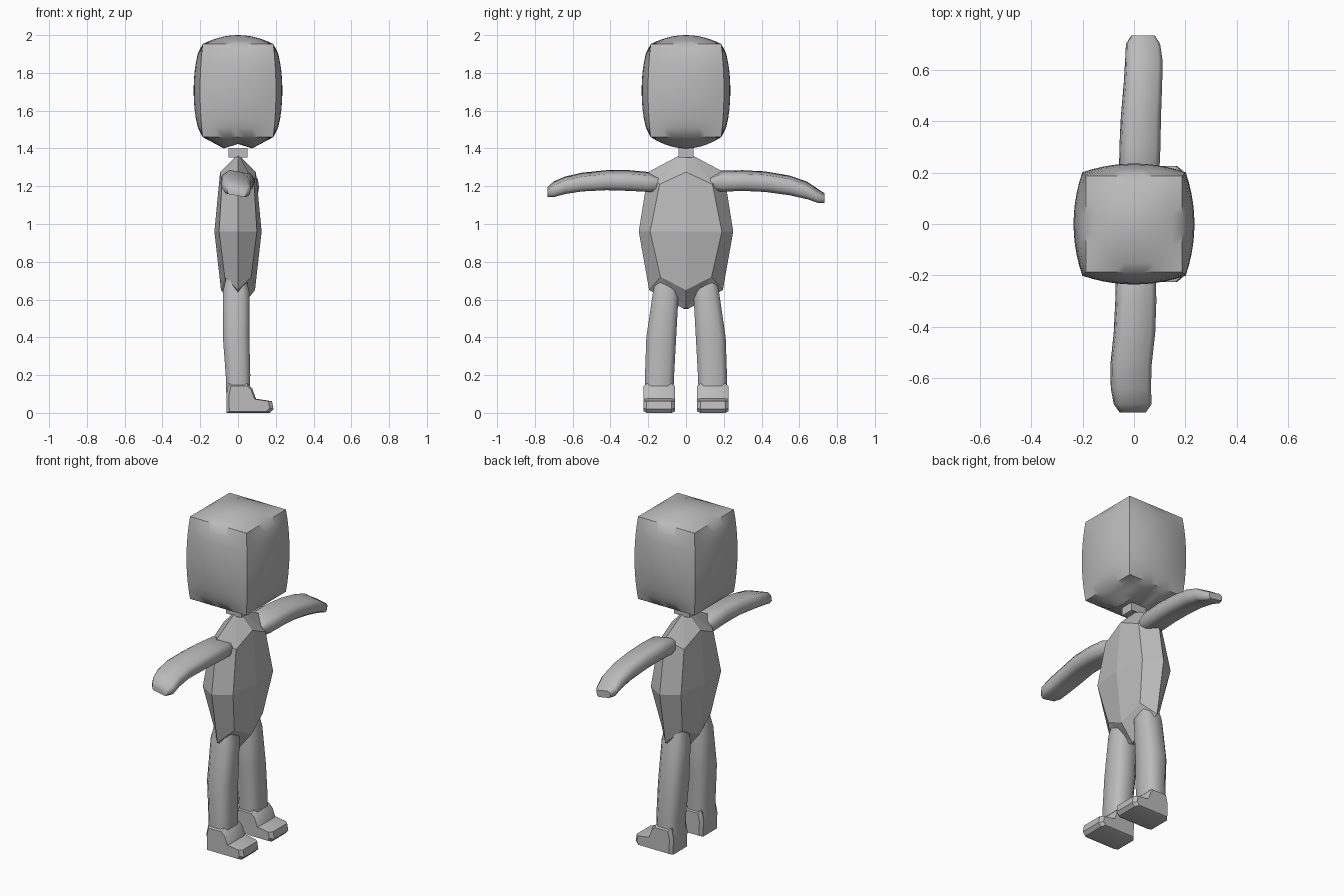
import bpy, bmesh, math
from mathutils import Vector

cube = bpy.data.objects.get("Cube")
if cube:
    bpy.data.objects.remove(cube)

grey = bpy.data.materials.new("plain grey")
grey.use_nodes = True
GREY = (0.5, 0.5, 0.5, 1)
grey.diffuse_color = GREY
grey.node_tree.nodes["Principled BSDF"].inputs["Base Color"].default_value = GREY


def finish(name, bm, smooth=None):
    """Turn a bmesh into a named grey object, smooth up to an angle."""
    bmesh.ops.recalc_face_normals(bm, faces=bm.faces)
    mesh = bpy.data.meshes.new(name)
    bm.to_mesh(mesh)
    bm.free()
    mesh.materials.append(grey)
    obj = bpy.data.objects.new(name, mesh)
    bpy.context.collection.objects.link(obj)
    if smooth:
        bpy.ops.object.select_all(action='DESELECT')
        obj.select_set(True)
        bpy.context.view_layer.objects.active = obj
        bpy.ops.object.shade_smooth_by_angle(angle=math.radians(smooth))
    return obj


def loft(bm, rings):
    """Skin a list of equal rings and cap both ends."""
    loops = [[bm.verts.new(p) for p in ring] for ring in rings]
    for a, b in zip(loops, loops[1:]):
        for i in range(len(a)):
            j = (i + 1) % len(a)
            bm.faces.new((a[i], a[j], b[j], b[i]))
    bm.faces.new(loops[0])
    bm.faces.new(loops[-1])


def soft_rect(hu, hv, cut=0.3, roll=0):
    """Rectangle with cut corners, optionally rolled (degrees)."""
    k = cut * min(hu, hv)
    quarter = [(hu, hv - k), (hu - k, hv)]
    pts = quarter + [(-u, v) for u, v in reversed(quarter)]
    pts += [(-u, -v) for u, v in pts]
    c, s = math.cos(math.radians(roll)), math.sin(math.radians(roll))
    return [(u * c - v * s, u * s + v * c) for u, v in pts]


# Head: a cube with bulging sides and a shallow hollow underneath
bm = bmesh.new()
bmesh.ops.create_cube(bm, size=2)
bmesh.ops.subdivide_edges(bm, edges=bm.edges, cuts=9, use_grid_fill=True)
for vert in bm.verts:
    u, v, w = vert.co
    wide = 0.187 + 0.014 * (1 - w * w)
    puff = 0.034 * math.sqrt(max(0, 1 - w * w))
    x = u * (wide + puff * (1 - v * v))
    y = v * (wide + puff * (1 - u * u))
    top = 1.953 + 0.047 * (1 - u * u) * (1 - v * v)
    rim = (1 - abs(u)) / 0.6 if abs(u) > 0.4 else 0.6 + abs(u)
    low = 1.46 - 0.06 * (1 - v * v) * rim
    vert.co = (x, y, low + (top - low) * (w + 1) / 2)
finish("head", bm, 40)

# Neck
bm = bmesh.new()
bmesh.ops.create_cube(bm, size=1)
bmesh.ops.scale(bm, vec=(0.1, 0.08, 0.05), verts=bm.verts)
bmesh.ops.translate(bm, vec=(0, 0, 1.378), verts=bm.verts)
finish("neck", bm)


# Torso: faceted body with ridges at front, back and sides
def torso_ring(front, corner, side):
    (fx, fz), (cx, cy, cz), (sy, sz) = front, corner, side
    return [(fx, 0, fz), (cx, cy, cz), (0, sy, sz), (-cx, cy, cz),
            (-fx, 0, fz), (-cx, -cy, cz), (0, -sy, sz), (cx, -cy, cz)]


bm = bmesh.new()
loft(bm, [
    torso_ring((0.01, 0.55), (0.01, 0.01, 0.56), (0.01, 0.55)),
    torso_ring((0.09, 0.65), (0.07, 0.135, 0.72), (0.195, 0.65)),
    torso_ring((0.125, 0.96), (0.1, 0.19, 0.96), (0.25, 0.96)),
    torso_ring((0.095, 1.275), (0.085, 0.14, 1.21), (0.2, 1.275)),
    torso_ring((0.01, 1.36), (0.01, 0.03, 1.36), (0.04, 1.36)),
])
finish("torso", bm)

# Arms: distance out, centre x, centre z, half width, half height
ARMS = {
    "right_arm": (1, 10, [
        (0.13, 0.02, 1.22, 0.055, 0.03), (0.19, 0.02, 1.227, 0.075, 0.048),
        (0.3, 0.023, 1.23, 0.077, 0.046), (0.42, 0.027, 1.224, 0.075, 0.046),
        (0.55, 0.035, 1.204, 0.072, 0.044), (0.64, 0.038, 1.178, 0.07, 0.038),
        (0.7, 0.035, 1.148, 0.065, 0.028), (0.732, 0.035, 1.138, 0.045, 0.02)]),
    "left_arm": (-1, -10, [
        (0.13, 0.005, 1.215, 0.055, 0.03), (0.19, 0.007, 1.222, 0.075, 0.044),
        (0.3, 0.007, 1.23, 0.077, 0.046), (0.42, 0.002, 1.232, 0.078, 0.044),
        (0.55, -0.012, 1.222, 0.078, 0.04), (0.64, -0.012, 1.205, 0.076, 0.037),
        (0.7, -0.005, 1.184, 0.072, 0.032), (0.732, -0.005, 1.17, 0.05, 0.02)]),
}
for name, (side, roll, stations) in ARMS.items():
    bm = bmesh.new()
    loft(bm, [[(cx + u, side * y, cz + v) for u, v in soft_rect(hx, hz, 0.5, -abs(roll))]
              for y, cx, cz, hx, hz in stations])
    finish(name, bm, 50)

# Legs: height, centre x, centre y, half depth, half width
LEG = [(0.73, -0.01, 0.105, 0.05, 0.05), (0.64, -0.01, 0.107, 0.07, 0.068),
       (0.4, -0.01, 0.131, 0.07, 0.079), (0.2, 0.0, 0.14, 0.065, 0.077),
       (0.1, 0.0, 0.142, 0.062, 0.075)]
FOOT = [(-0.06, 0), (0.17, 0), (0.188, 0.02), (0.18, 0.062), (0.095, 0.075),
        (0.075, 0.13), (0.05, 0.155), (-0.05, 0.155), (-0.062, 0.1)]
for name, side in (("right", 1), ("left", -1)):
    bm = bmesh.new()
    loft(bm, [[(cx + u, side * (cy + v), z) for u, v in soft_rect(hx, hy, 0.45)]
              for z, cx, cy, hx, hy in LEG])
    finish(name + "_leg", bm, 50)

    # Foot: side profile drawn in slightly at both flanks
    bm = bmesh.new()
    mid = Vector((0.04, 0.06))
    rings = []
    for offset, size in ((-0.084, 0.86), (-0.066, 1), (0.066, 1), (0.084, 0.86)):
        ring = []
        for p in FOOT:
            q = mid + (Vector(p) - mid) * size
            ring.append((q.x, side * (0.142 + offset), q.y))
        rings.append(ring)
    loft(bm, rings)
    finish(name + "_foot", bm, 35)
